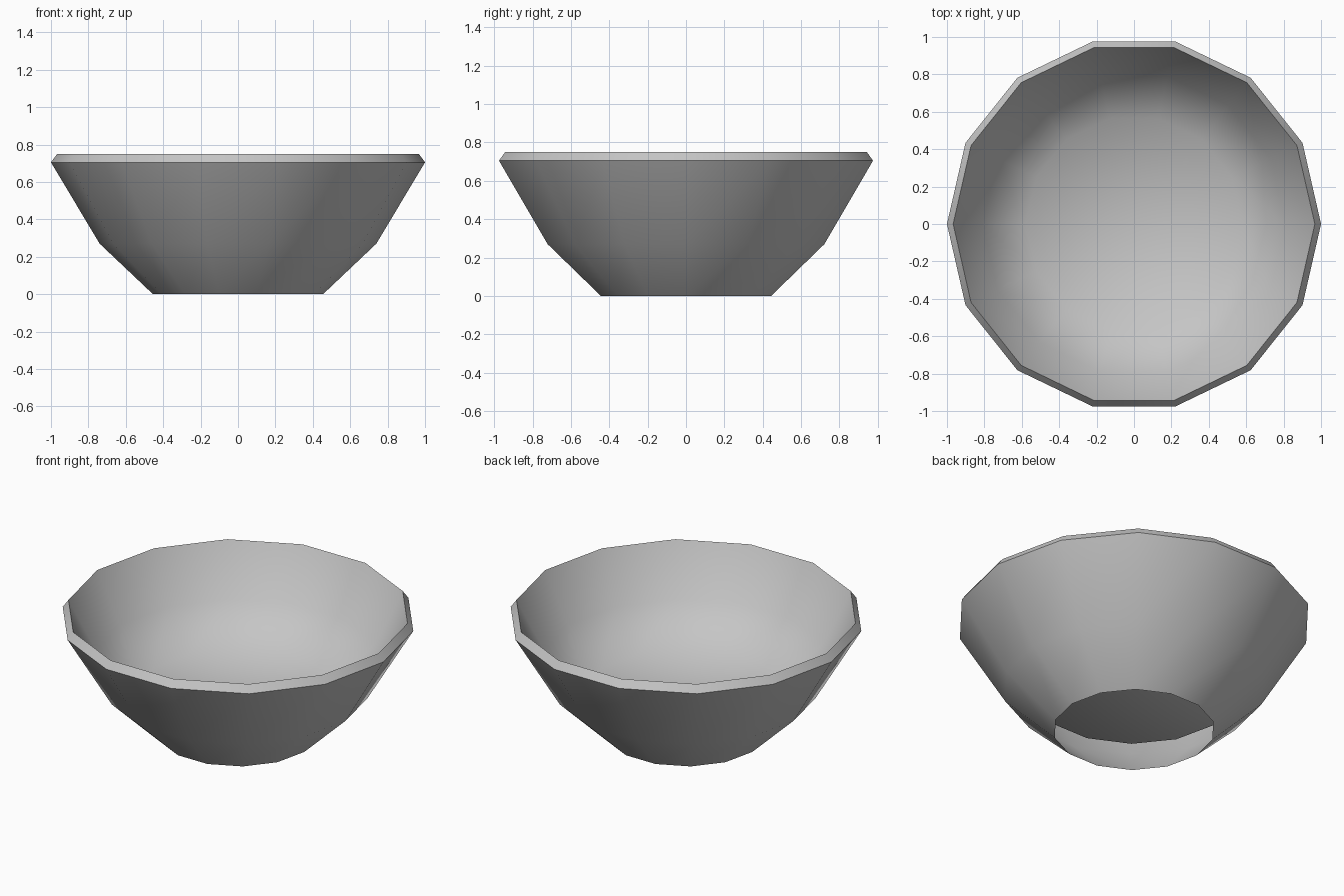
import bpy, bmesh, math

old = bpy.data.objects.get("Cube")
if old:
    bpy.data.objects.remove(old, do_unlink=True)

SIDES = 14

# One plain grey for the whole bowl
grey = bpy.data.materials.new("plain grey")
grey.use_nodes = True
colour = (0.56, 0.56, 0.56, 1)
grey.diffuse_color = colour
grey.node_tree.nodes["Principled BSDF"].inputs["Base Color"].default_value = colour

# Half section: open foot, outer wall, bevelled rim, inner wall, floor edge
profile = [(0.455, 0), (0.74, 0.27), (1, 0.705), (0.967, 0.75),
           (0.81, 0.45), (0.58, 0.243)]
floor_height = 0.243

bm = bmesh.new()
rings = []
for radius, z in profile:
    ring = []
    for i in range(SIDES):
        a = math.tau * i / SIDES
        ring.append(bm.verts.new((radius * math.cos(a), radius * math.sin(a), z)))
    rings.append(ring)

# Skin the rings, then close the flat floor with a fan
for low, high in zip(rings, rings[1:]):
    for i in range(SIDES):
        j = (i + 1) % SIDES
        bm.faces.new((low[i], low[j], high[j], high[i]))
centre = bm.verts.new((0, 0, floor_height))
for i in range(SIDES):
    bm.faces.new((rings[-1][i], rings[-1][(i + 1) % SIDES], centre))

mesh = bpy.data.meshes.new("bowl")
bm.to_mesh(mesh)
bm.free()
mesh.materials.append(grey)
bowl = bpy.data.objects.new("bowl", mesh)
bpy.context.collection.objects.link(bowl)

bpy.context.view_layer.objects.active = bowl
bowl.select_set(True)
bpy.ops.object.shade_smooth_by_angle(angle=math.radians(50))
